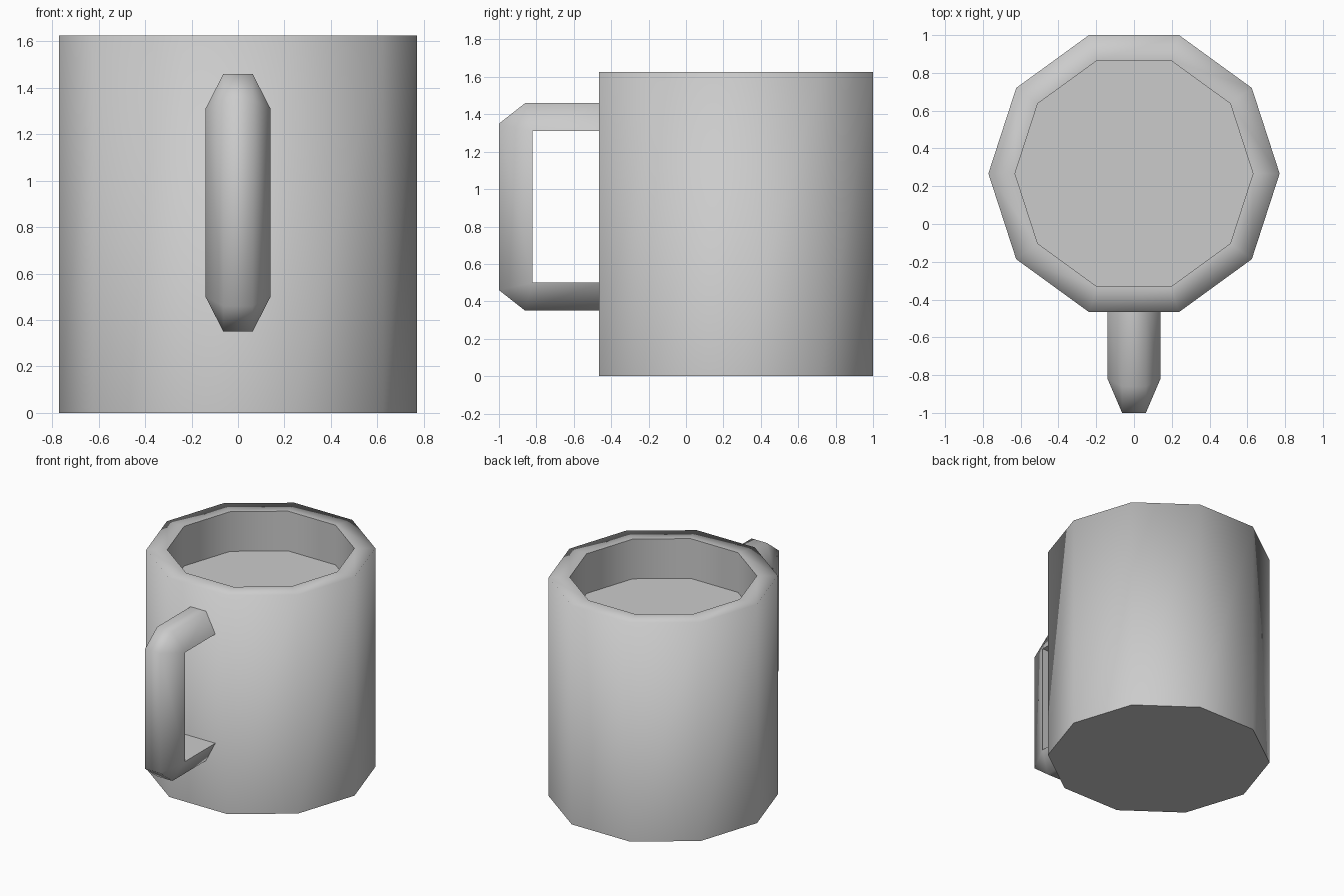
import bpy, bmesh
from math import cos, sin, pi

cube = bpy.data.objects.get("Cube")
if cube:
    bpy.data.objects.remove(cube, do_unlink=True)

SIDES = 10
CENTRE_Y = 0.267
OUTER, INNER = 0.771, 0.63
HEIGHT, FLOOR = 1.625, 1.33

grey = bpy.data.materials.new("plain grey")
grey.use_nodes = True
grey.diffuse_color = (0.6, 0.6, 0.6, 1)
grey.node_tree.nodes["Principled BSDF"].inputs["Base Color"].default_value = (0.6, 0.6, 0.6, 1)


def finish(name, bm, is_sharp):
    """Turn a bmesh into a smooth object, keeping the chosen edges sharp."""
    bmesh.ops.recalc_face_normals(bm, faces=bm.faces)
    for face in bm.faces:
        face.smooth = True
    for edge in bm.edges:
        edge.smooth = not is_sharp(edge)
    mesh = bpy.data.meshes.new(name)
    bm.to_mesh(mesh)
    bm.free()
    mesh.materials.append(grey)
    obj = bpy.data.objects.new(name, mesh)
    bpy.context.collection.objects.link(obj)
    return obj


def bridge(bm, a, b, closed=True):
    """Join two rings of vertices with quads."""
    n = len(a)
    for i in range(n if closed else n - 1):
        j = (i + 1) % n
        bm.faces.new((a[i], a[j], b[j], b[i]))


# Mug body: outer wall, flat rim, inner wall and the surface inside
bm = bmesh.new()
rings = []
for radius, z in ((OUTER, 0), (OUTER, HEIGHT), (INNER, HEIGHT), (INNER, FLOOR)):
    rings.append([bm.verts.new((radius * cos(2 * pi * i / SIDES),
                                CENTRE_Y + radius * sin(2 * pi * i / SIDES), z))
                  for i in range(SIDES)])
for a, b in zip(rings, rings[1:]):
    bridge(bm, a, b)
bm.faces.new(rings[0])
bm.faces.new(rings[-1])
sharp_verts = [set(rings[k]) for k in (0, 2, 3)]
finish("mug_body", bm, lambda e: any(set(e.verts) <= s for s in sharp_verts))

# Handle: tapered section, wide on the inside, with chamfered outer corners
WIDE, NARROW = 0.14, 0.063
outer_path = [(-0.455, 1.46), (-0.86, 1.46), (-1, 1.35),
              (-1, 0.46), (-0.86, 0.35), (-0.455, 0.35)]
inner_path = [(-0.455, 1.31), (-0.82, 1.31), (-0.82, 1.31),
              (-0.82, 0.5), (-0.82, 0.5), (-0.455, 0.5)]
bm = bmesh.new()
sections = []
for (oy, oz), (iy, iz) in zip(outer_path, inner_path):
    sections.append([bm.verts.new(p) for p in (
        (-WIDE, iy, iz), (-NARROW, oy, oz), (NARROW, oy, oz), (WIDE, iy, iz))])
for a, b in zip(sections, sections[1:]):
    bridge(bm, a, b)
bmesh.ops.remove_doubles(bm, verts=bm.verts, dist=0.001)
bmesh.ops.dissolve_degenerate(bm, edges=bm.edges, dist=0.001)
finish("handle", bm, lambda e: all(abs(v.co.x) > 0.1 for v in e.verts))
